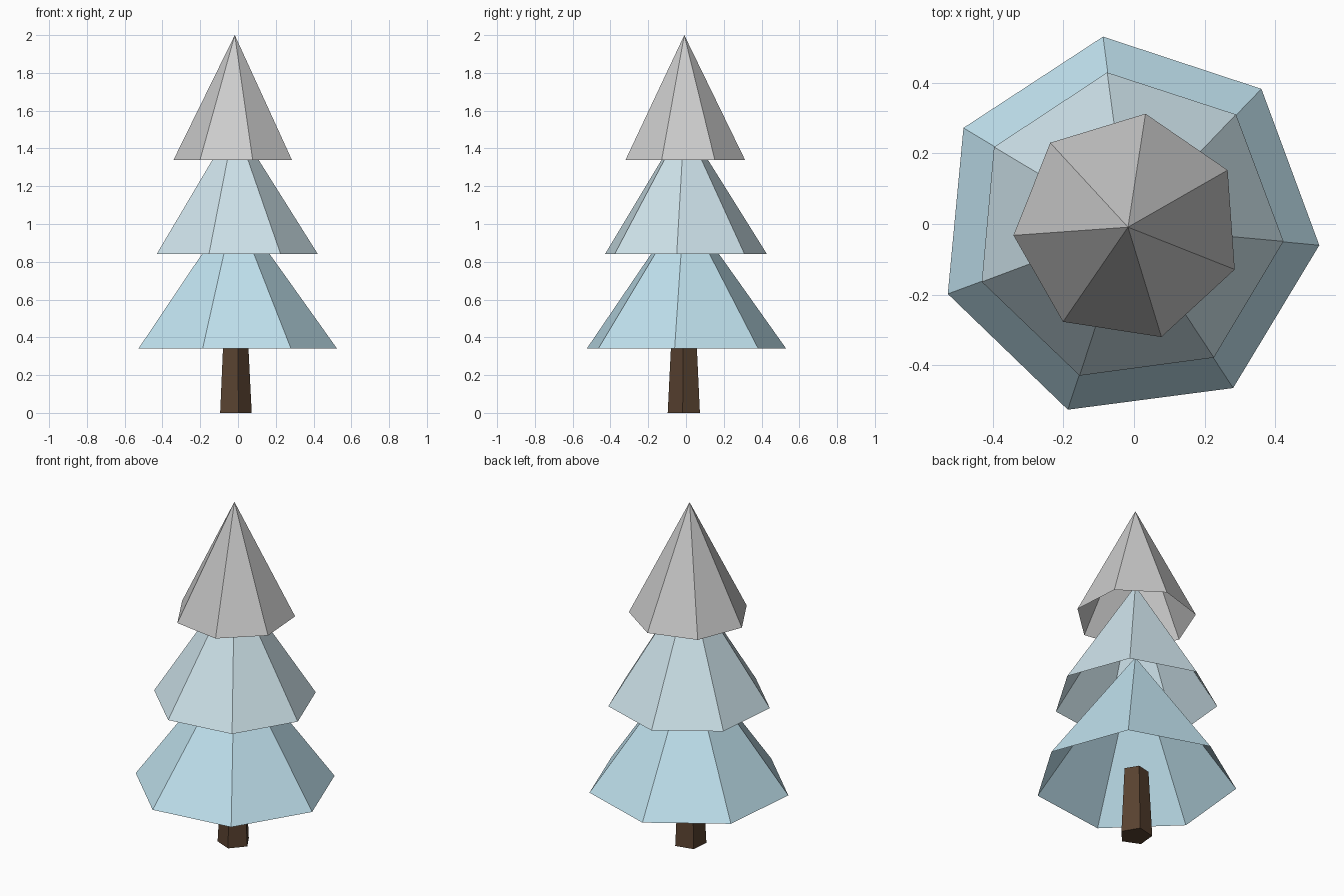
import bpy, bmesh, math

if "Cube" in bpy.data.objects:
    bpy.data.objects.remove(bpy.data.objects["Cube"])

AXIS = (-0.017, -0.009)  # trunk axis, offset so the outline is centred


def material(name, rgb):
    m = bpy.data.materials.new(name)
    m.diffuse_color = (*rgb, 1)
    m.use_nodes = True
    m.node_tree.nodes["Principled BSDF"].inputs["Base Color"].default_value = m.diffuse_color
    return m


def finish(name, bm, mat):
    bmesh.ops.recalc_face_normals(bm, faces=bm.faces)
    mesh = bpy.data.meshes.new(name)
    bm.to_mesh(mesh)
    bm.free()
    obj = bpy.data.objects.new(name, mesh)
    obj.location = (*AXIS, 0)
    bpy.context.collection.objects.link(obj)
    if mat:
        mesh.materials.append(mat)


def ring(bm, sides, radius, z, phase):
    angles = [math.radians(phase) + i * math.tau / sides for i in range(sides)]
    return [bm.verts.new((radius * math.cos(a), radius * math.sin(a), z)) for a in angles]


def foliage(name, radius, z0, z1, phase, mat):
    # seven-sided hollow cone, open underneath
    bm = bmesh.new()
    base = ring(bm, 7, radius, z0, phase)
    tip = bm.verts.new((0, 0, z1))
    for i in range(7):
        bm.faces.new((base[i], base[(i + 1) % 7], tip))
    finish(name, bm, mat)


# Tapered five-sided trunk
bm = bmesh.new()
low = ring(bm, 5, 0.09, 0, -5.4)
high = ring(bm, 5, 0.07, 0.395, -5.4)
for i in range(5):
    j = (i + 1) % 5
    bm.faces.new((low[i], low[j], high[j], high[i]))
bm.faces.new(low[::-1])
bm.faces.new(high)
finish("trunk", bm, material("bark", (0.10, 0.055, 0.03)))

# Foliage tiers, fading from blue to grey
foliage("lower_foliage", 0.544, 0.34, 1.10, -5.4, material("blue_needles", (0.53, 0.76, 0.86)))
foliage("middle_foliage", 0.442, 0.84, 1.54, -5.2, material("pale_needles", (0.62, 0.77, 0.83)))
foliage("top_foliage", 0.325, 1.34, 2.0, 29.8, None)
